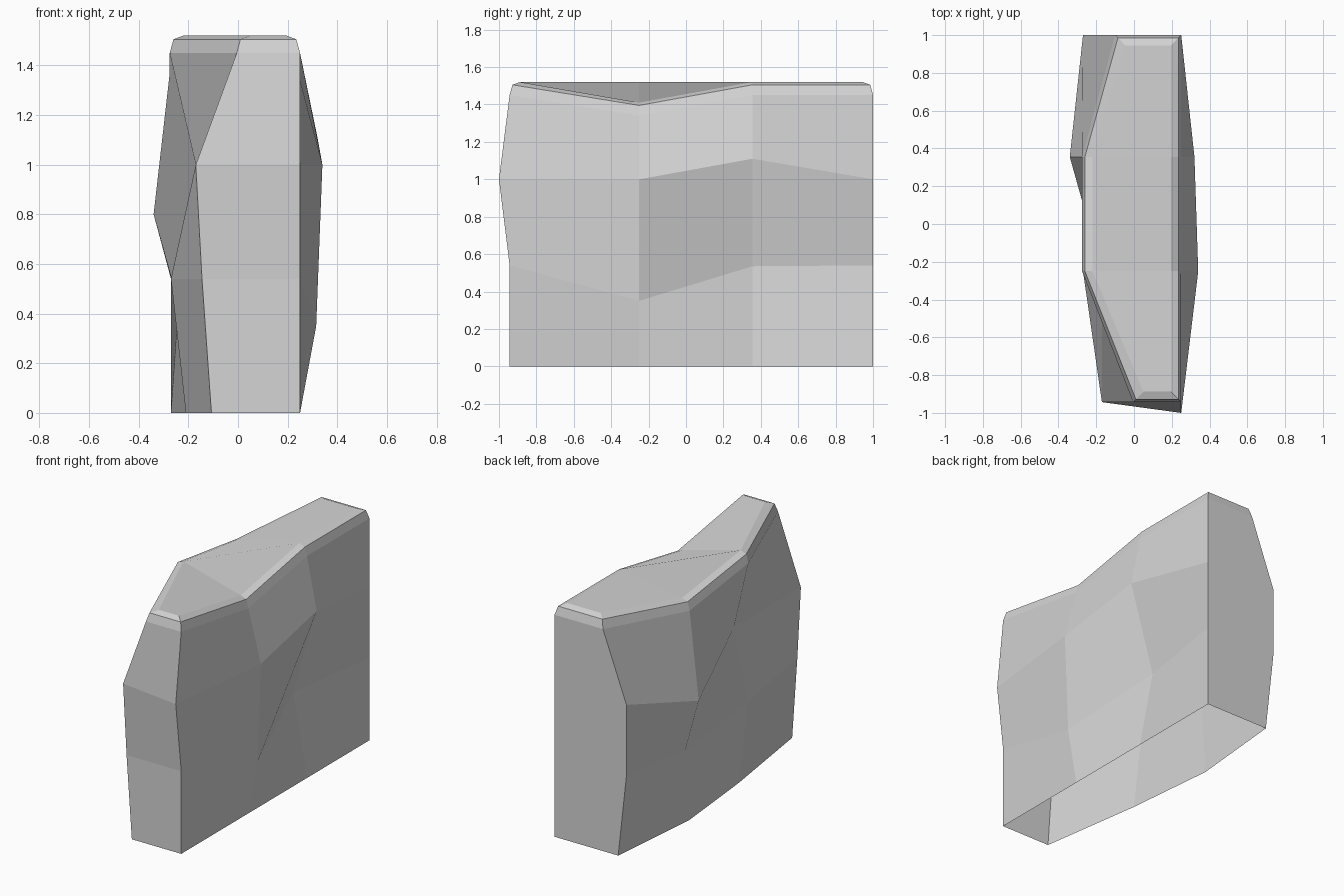
import bpy
import bmesh

# Remove the default object
default = bpy.data.objects.get("Cube")
if default:
    bpy.data.objects.remove(default, do_unlink=True)

# Single stone colour
stone = bpy.data.materials.new("light_grey_stone")
stone.use_nodes = True
grey = (0.66, 0.66, 0.66, 1.0)
stone.diffuse_color = grey
stone.node_tree.nodes["Principled BSDF"].inputs["Base Color"].default_value = grey

# Cross-sections from back to front: depth, then (x, z) profiles of both flanks
SECTIONS = [
    (1.0, [(-.21, 0), (-.27, .54), (-.27, 1), (-.1, 1.45)],
     [(.25, 0), (.25, .54), (.25, 1), (.25, 1.45)]),
    (.355, [(-.27, 0), (-.24, .44), (-.34, .8), (-.275, 1.37)],
     [(.25, 0), (.15, .535), (.32, 1.11), (.25, 1.45)]),
    (-.25, [(-.21, 0), (-.27, .54), (-.17, 1), (-.275, 1.45)],
     [(.25, 0), (.315, .35), (.34, 1), (.25, 1.34)]),
    (-.943, [(-.107, 0), (-.145, .54), (-.17, 1), (-.005, 1.45)],
     [(.25, 0), (.25, .54), (.25, 1), (.25, 1.45)]),
]
# Chamfer steps of the top rim: inset, rise
CHAMFER = [(.015, .055), (.055, .07)]
# Cells (level, column) whose fold runs along the other diagonal
LEFT_FOLDS = {(0, 0), (0, 1), (2, 1)}
RIGHT_FOLDS = {(0, 1)}


def flank_points(side):
    """Rows of (x, y, z) for one flank, bottom to top, chamfer included."""
    rows = []
    for level in range(4):
        row = []
        for section in SECTIONS:
            x, z = section[side][level]
            row.append((x, section[0], z))
        rows.append(row)
    # The front corner on the +x flank leans forward at mid height
    if side == 2:
        x, y, z = rows[2][-1]
        rows[2][-1] = (x, y - .057, z)
    rim = rows[-1]
    inward = 1 if side == 1 else -1
    last = len(rim) - 1
    for inset, rise in CHAMFER:
        row = []
        for i, (x, y, z) in enumerate(rim):
            along = -inset if i == 0 else inset if i == last else 0
            row.append((x + inward * inset, y + along, z + rise))
        rows.append(row)
    return rows


def add_cell(bm, corners, turn=False):
    """Quad folding along its first-to-third corner, or the other way if turned."""
    if turn:
        corners = corners[1:] + corners[:1]
    bm.faces.new(corners)


def build_block():
    bm = bmesh.new()
    left, right = ([[bm.verts.new(p) for p in row] for row in flank_points(side)]
                   for side in (1, 2))
    levels = len(left)
    columns = len(SECTIONS)

    for k in range(levels - 1):
        # Faceted flanks
        for i in range(columns - 1):
            add_cell(bm, [left[k][i], left[k][i + 1],
                          left[k + 1][i + 1], left[k + 1][i]], (k, i) in LEFT_FOLDS)
            add_cell(bm, [right[k][i + 1], right[k][i],
                          right[k + 1][i], right[k + 1][i + 1]], (k, i) in RIGHT_FOLDS)
        # Back and front ends
        for i in (0, columns - 1):
            add_cell(bm, [left[k][i], left[k + 1][i], right[k + 1][i], right[k][i]])

    # Sloping top; the bottom stays open
    top_l, top_r = left[-1], right[-1]
    for i in range(columns - 1):
        add_cell(bm, [top_l[i + 1], top_r[i + 1], top_r[i], top_l[i]])

    bmesh.ops.recalc_face_normals(bm, faces=bm.faces)
    mesh = bpy.data.meshes.new("stone_block")
    bm.to_mesh(mesh)
    bm.free()
    mesh.materials.append(stone)
    block = bpy.data.objects.new("stone_block", mesh)
    bpy.context.collection.objects.link(block)
    return block


build_block()
